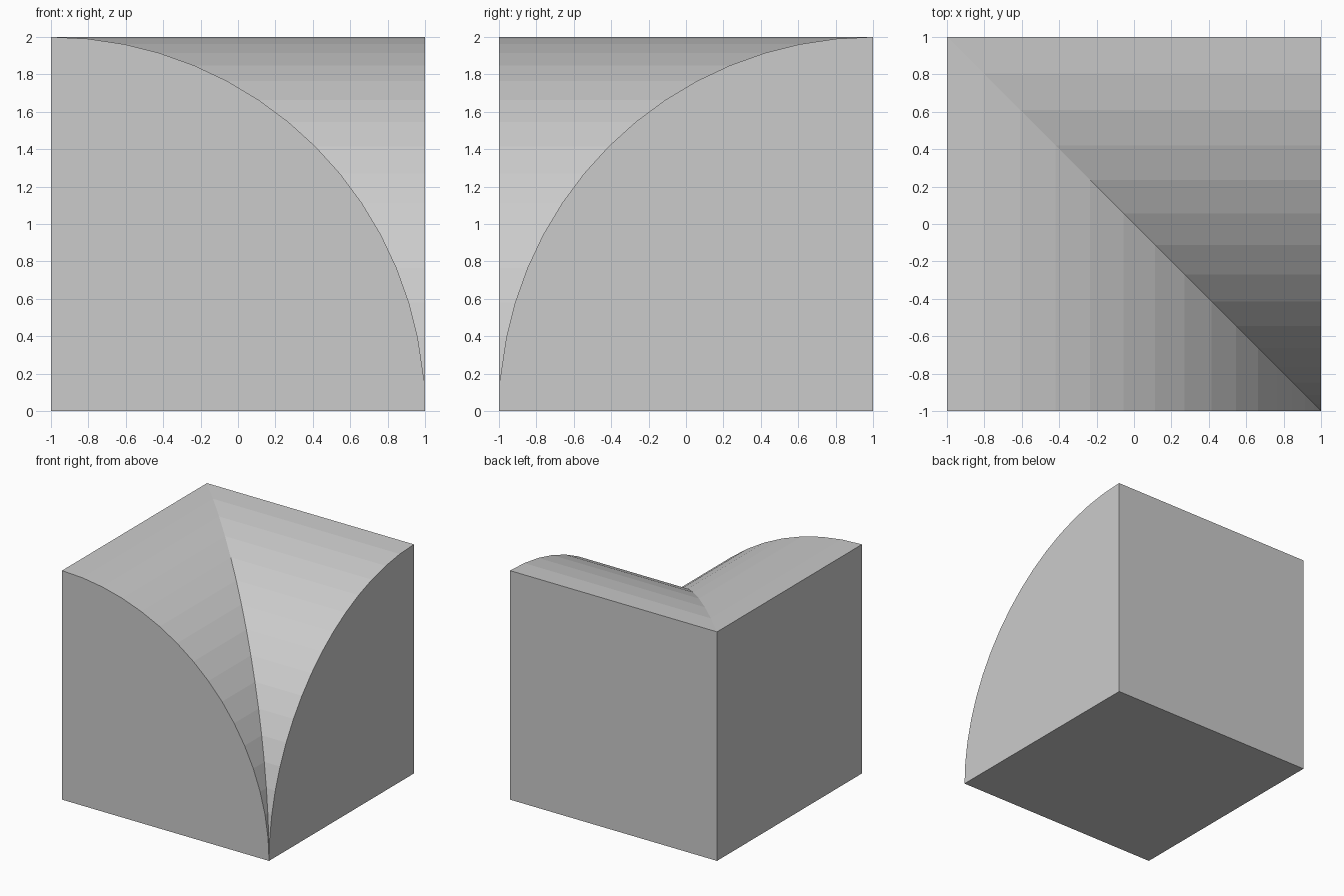
import bpy, bmesh, math

if "Cube" in bpy.data.objects:
    bpy.data.objects.remove(bpy.data.objects["Cube"])

STEPS = 16      # facets along each quarter arc
R = 2.0         # arc radius, equal to the block side

bm = bmesh.new()
corner = bm.verts.new((1, -1, 0))       # tip where both arcs reach the floor
front_left = bm.verts.new((-1, -1, 0))
back_right = bm.verts.new((1, 1, 0))
back_left = bm.verts.new((-1, 1, 0))

# Matching points on the front arc, the mitred valley and the right arc
front, valley, right = [], [], []
for i in range(STEPS):
    a = math.pi / 2 * i / STEPS
    s, z = R * math.sin(a), R * math.cos(a)
    front.append(bm.verts.new((-1 + s, -1, z)))
    valley.append(bm.verts.new((-1 + s, 1 - s, z)))
    right.append(bm.verts.new((1, 1 - s, z)))

# Two curved vault surfaces meeting along the valley
for i in range(STEPS - 1):
    bm.faces.new((front[i], front[i + 1], valley[i + 1], valley[i]))
    bm.faces.new((valley[i], valley[i + 1], right[i + 1], right[i]))
bm.faces.new((front[-1], corner, valley[-1]))
bm.faces.new((valley[-1], corner, right[-1]))

# Flat sides and base
bm.faces.new([front_left, corner] + front[::-1])
bm.faces.new([back_right] + right + [corner])
bm.faces.new((back_left, front_left, front[0], valley[0]))
bm.faces.new((back_right, back_left, valley[0], right[0]))
bm.faces.new((front_left, back_left, back_right, corner))
bmesh.ops.recalc_face_normals(bm, faces=bm.faces)

mesh = bpy.data.meshes.new("corner_vault_block")
bm.to_mesh(mesh)
bm.free()

grey = bpy.data.materials.new("light grey")
grey.diffuse_color = (0.6, 0.6, 0.6, 1)
grey.use_nodes = True
grey.node_tree.nodes["Principled BSDF"].inputs["Base Color"].default_value = grey.diffuse_color
mesh.materials.append(grey)
block = bpy.data.objects.new("corner_vault_block", mesh)
bpy.context.collection.objects.link(block)
